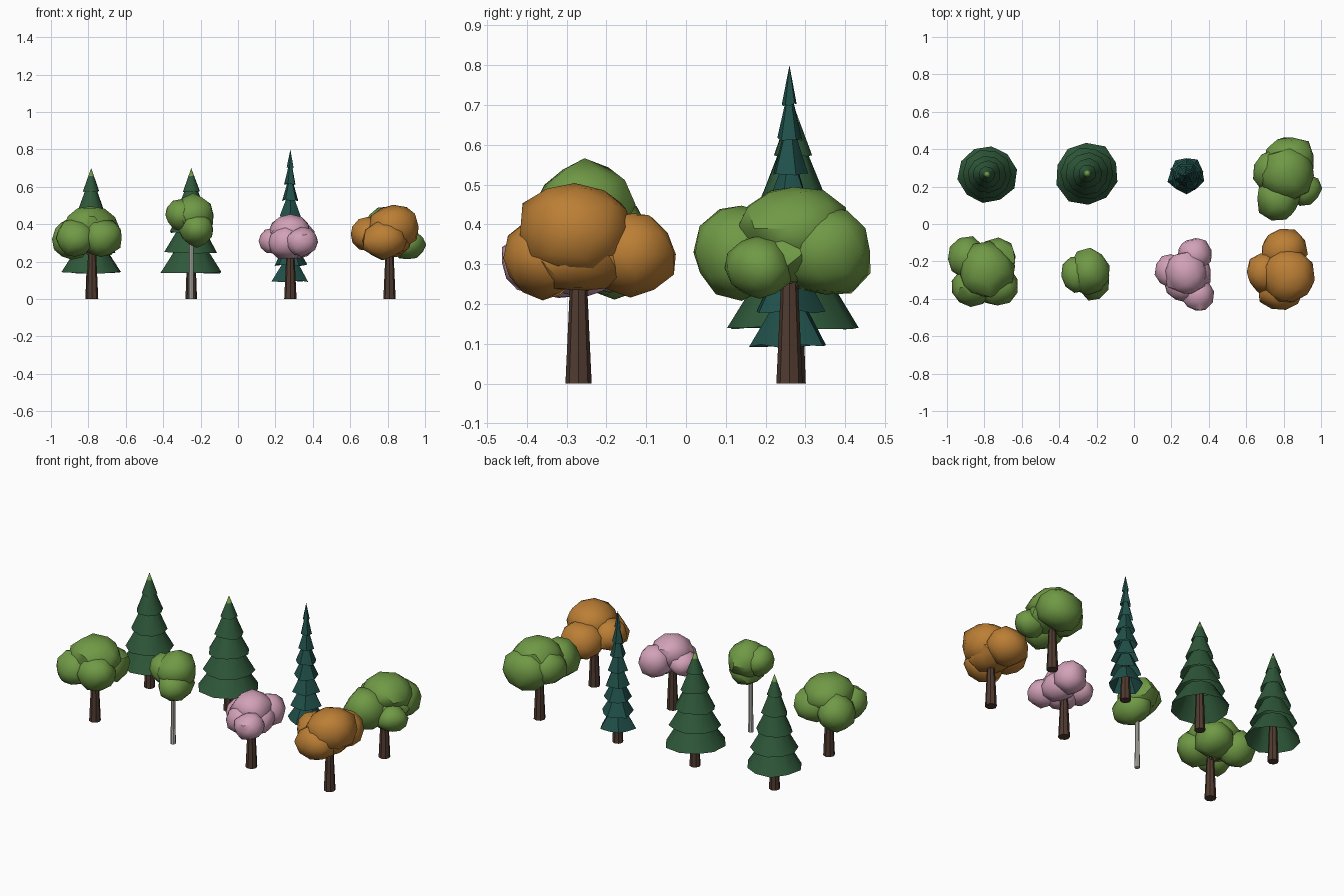
import bpy, bmesh, math, random
from mathutils import Vector, Matrix

random.seed(4)
cube = bpy.data.objects.get("Cube")
if cube:
    bpy.data.objects.remove(cube)


def material(name, rgb):
    m = bpy.data.materials.new(name)
    m.use_nodes = True
    m.diffuse_color = (*rgb, 1)
    m.node_tree.nodes["Principled BSDF"].inputs["Base Color"].default_value = (*rgb, 1)
    return m


LEAF = material("leaf green", (0.16, 0.32, 0.06))
ORANGE = material("autumn orange", (0.50, 0.21, 0.035))
PINK = material("blossom pink", (0.65, 0.36, 0.48))
PINE = material("pine green", (0.028, 0.098, 0.042))
TEAL = material("spruce teal", (0.015, 0.082, 0.07))
BARK = material("brown bark", (0.08, 0.044, 0.029))
PALE = material("pale bark", (0.54, 0.52, 0.48))


def finish(bm, name, mats, angle):
    mesh = bpy.data.meshes.new(name)
    bm.to_mesh(mesh)
    bm.free()
    obj = bpy.data.objects.new(name, mesh)
    bpy.context.collection.objects.link(obj)
    for m in mats:
        mesh.materials.append(m)
    if angle:
        bpy.ops.object.select_all(action="DESELECT")
        obj.select_set(True)
        bpy.context.view_layer.objects.active = obj
        bpy.ops.object.shade_smooth_by_angle(angle=math.radians(angle))


def limb(bm, start, end, r1, r2, sides=8):
    """Tapered stick between two points."""
    a, b = Vector(start), Vector(end)
    turn = (b - a).to_track_quat("Z", "Y").to_matrix().to_4x4()
    bmesh.ops.create_cone(bm, cap_ends=True, segments=sides, radius1=r1, radius2=r2,
                          depth=(b - a).length,
                          matrix=Matrix.Translation((a + b) / 2) @ turn)


def trunk(name, x, y, height, r1, r2, mat, tips=()):
    bm = bmesh.new()
    limb(bm, (x, y, 0), (x, y, height), r1, r2)
    # forked branches reaching into the crown
    for tip in tips:
        limb(bm, (x, y, height - 0.03), tip, r2 * 0.6, r2 * 0.3, 6)
    finish(bm, name, [mat], 0)


def crown(name, mat, blobs):
    """Cluster of uneven low-poly balls: centre, then radii."""
    bm = bmesh.new()
    for x, y, z, rx, ry, rz in blobs:
        spin = Matrix.Rotation(random.uniform(0, 6), 4, "Z")
        ball = bmesh.ops.create_icosphere(bm, subdivisions=2, radius=1, matrix=spin)
        for v in ball["verts"]:
            k = random.uniform(0.92, 1.08)
            v.co = (x + v.co.x * rx * k, y + v.co.y * ry * k, z + v.co.z * rz * k)
    finish(bm, name, [mat], 40)


def leafy_tree(name, x, y, mat, blobs, bark=BARK, height=0.26, r1=0.033, r2=0.021):
    tips = [b[:3] for b in blobs[1:3]] if bark == BARK else []
    trunk(name + "_trunk", x, y, height, r1, r2, bark, tips)
    crown(name + "_crown", mat, blobs)


def conifer(name, x, y, base, top, radius, tiers, sides, mats, pinch, notch, angle):
    """Stack of open, ragged skirts narrowing to a point."""
    trunk(name + "_trunk", x, y, base + 0.16, 0.031, 0.02, BARK)
    bm = bmesh.new()
    span = tiers + 0.2
    step = (top - base) / span

    def tier_radius(i):
        return radius * (1 - i / span) ** 0.87

    for i in range(tiers):
        z = base + i * step
        last = i == tiers - 1
        turn = random.uniform(0, 6)
        low, high = [], []
        for s in range(sides):
            a = turn + math.tau * s / sides
            out = Vector((math.cos(a), math.sin(a), 0))
            k = random.uniform(0.95, 1.04) * (notch if s % 2 else 1)
            rim = Vector((x, y, z + random.uniform(0, 0.1) * step)) + out * tier_radius(i) * k
            if last:
                upper = rim.lerp(Vector((x, y, top)), 0.66)
            else:
                upper = Vector((x, y, z + step * 1.25)) + out * tier_radius(i + 1) * pinch
            low.append(bm.verts.new(rim))
            high.append(bm.verts.new(upper))
        for s in range(sides):
            n = (s + 1) % sides
            bm.faces.new((low[s], low[n], high[n], high[s]))
        if last:
            # new growth at the very top
            peak = bm.verts.new((x, y, top))
            for s in range(sides):
                tip = bm.faces.new((high[s], high[(s + 1) % sides], peak))
                tip.material_index = len(mats) - 1
    finish(bm, name + "_foliage", mats, angle)


# Back row
conifer("left_pine", -0.785, 0.265, 0.135, 0.70, 0.158, 5, 10, [PINE, LEAF], 0.6, 1, 50)
conifer("middle_pine", -0.25, 0.27, 0.135, 0.70, 0.172, 5, 10, [PINE, LEAF], 0.6, 1, 50)
conifer("slim_spruce", 0.28, 0.26, 0.09, 0.80, 0.104, 8, 10, [TEAL], 0.42, 0.86, 30)
leafy_tree("back_round_tree", 0.81, 0.26, LEAF, [
    (0.82, 0.27, 0.39, 0.14, 0.14, 0.11),
    (0.77, 0.14, 0.33, 0.12, 0.12, 0.12),
    (0.83, 0.35, 0.335, 0.14, 0.12, 0.12),
    (0.91, 0.185, 0.29, 0.09, 0.085, 0.08),
    (0.74, 0.28, 0.34, 0.105, 0.12, 0.10),
    (0.83, 0.24, 0.32, 0.13, 0.13, 0.075)])

# Front row
leafy_tree("front_round_tree", -0.78, -0.27, LEAF, [
    (-0.79, -0.25, 0.385, 0.145, 0.15, 0.115),
    (-0.89, -0.18, 0.32, 0.11, 0.11, 0.11),
    (-0.74, -0.19, 0.33, 0.115, 0.115, 0.105),
    (-0.87, -0.34, 0.325, 0.105, 0.10, 0.10),
    (-0.73, -0.33, 0.33, 0.11, 0.11, 0.10),
    (-0.79, -0.26, 0.32, 0.12, 0.14, 0.075)])
leafy_tree("slender_tree", -0.25, -0.27, LEAF, [
    (-0.24, -0.255, 0.45, 0.11, 0.12, 0.11),
    (-0.30, -0.27, 0.45, 0.09, 0.10, 0.085),
    (-0.22, -0.285, 0.375, 0.095, 0.125, 0.095)], PALE, 0.34, 0.015, 0.011)
leafy_tree("blossom_tree", 0.28, -0.27, PINK, [
    (0.28, -0.26, 0.355, 0.115, 0.12, 0.095),
    (0.19, -0.25, 0.31, 0.08, 0.09, 0.07),
    (0.325, -0.165, 0.32, 0.095, 0.095, 0.095),
    (0.34, -0.38, 0.305, 0.085, 0.09, 0.08),
    (0.26, -0.32, 0.30, 0.095, 0.10, 0.09),
    (0.32, -0.26, 0.30, 0.095, 0.11, 0.08)])
leafy_tree("autumn_tree", 0.81, -0.27, ORANGE, [
    (0.83, -0.28, 0.385, 0.14, 0.15, 0.125),
    (0.70, -0.26, 0.345, 0.10, 0.11, 0.09),
    (0.80, -0.14, 0.325, 0.125, 0.12, 0.11),
    (0.78, -0.36, 0.315, 0.12, 0.10, 0.105),
    (0.81, -0.26, 0.32, 0.12, 0.15, 0.09)])
